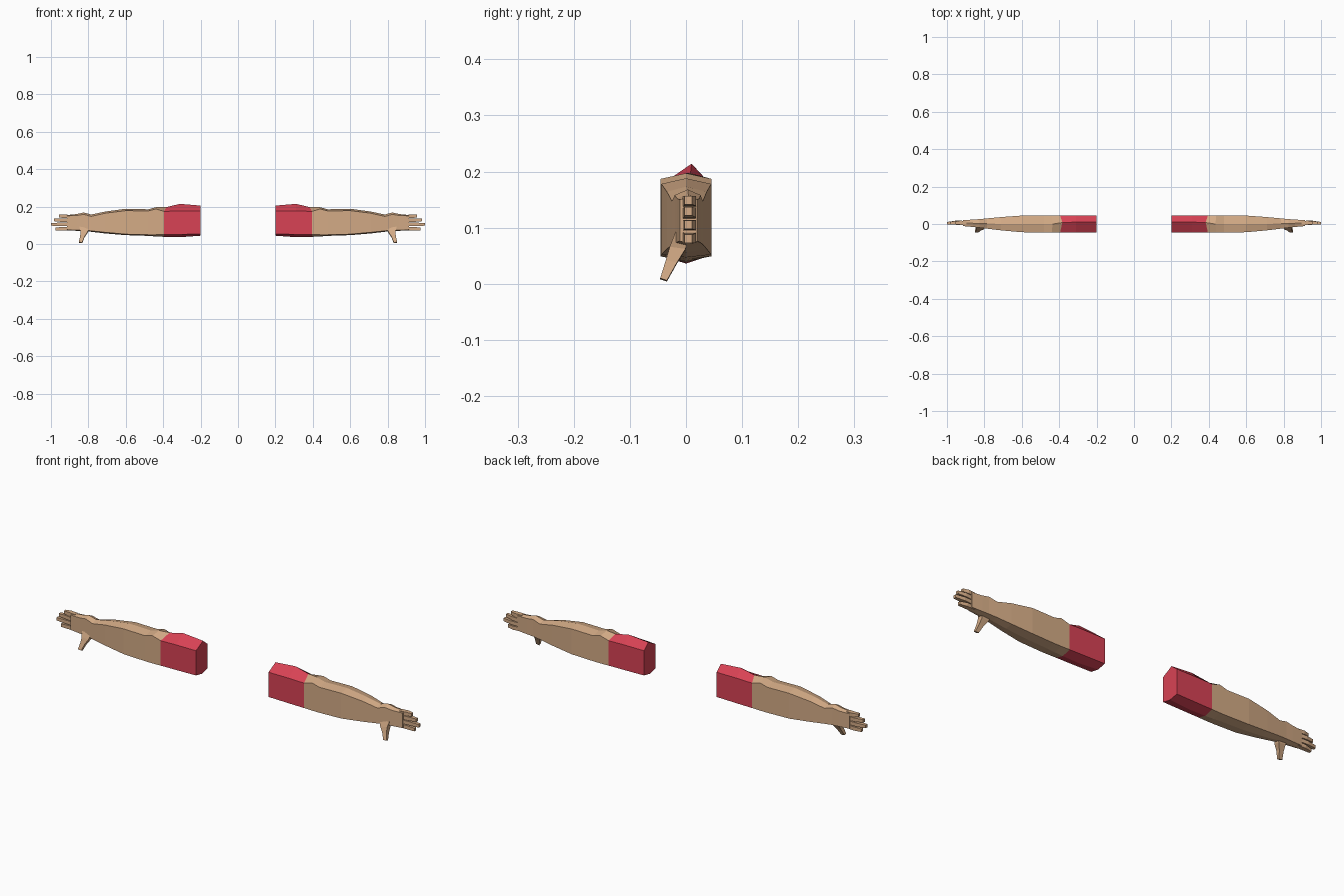
import bpy, bmesh
from mathutils import Vector

if "Cube" in bpy.data.objects:
    bpy.data.objects.remove(bpy.data.objects["Cube"])


def material(name, rgb):
    m = bpy.data.materials.new(name)
    m.diffuse_color = (*rgb, 1)
    m.use_nodes = True
    m.node_tree.nodes["Principled BSDF"].inputs["Base Color"].default_value = m.diffuse_color
    return m


SKIN = material("tan skin", (0.66, 0.41, 0.24))
RED = material("red sleeve", (0.69, 0.055, 0.09))


def loft(name, rings, mat):
    """Skin a closed tube through matching rings, then mirror it to the other side."""
    bm = bmesh.new()
    loops = [[bm.verts.new(p) for p in ring] for ring in rings]
    n = len(loops[0])
    for a, b in zip(loops, loops[1:]):
        for i in range(n):
            j = (i + 1) % n
            bm.faces.new((a[i], a[j], b[j], b[i]))
    bm.faces.new(loops[0])
    bm.faces.new(loops[-1])
    bmesh.ops.recalc_face_normals(bm, faces=bm.faces[:])
    me = bpy.data.meshes.new(name)
    bm.to_mesh(me)
    bm.free()
    me.materials.append(mat)
    ob = bpy.data.objects.new(name, me)
    bpy.context.collection.objects.link(ob)
    mod = ob.modifiers.new("other side", 'MIRROR')
    mod.use_mirror_merge = False
    return ob


def hexagon(x, front, back, ridge_y, bottom, low, high, top, lean=0.0):
    """Six-sided arm section: flat front and back with a ridge above and below."""
    return [(x, front, low), (x, front, high), (x - lean, ridge_y, top),
            (x, back, high), (x, back, low), (x, 0, bottom)]


def box_ring(x, y, z, w, h):
    return [(x, y - w, z - h), (x, y - w, z + h), (x, y + w, z + h), (x, y + w, z - h)]


# Sleeve on the upper arm
cuff = hexagon(0.395, -0.045, 0.045, 0.008, 0.038, 0.05, 0.174, 0.197, 0.012)
loft("sleeve", [
    hexagon(0.20, -0.045, 0.045, 0.01, 0.044, 0.053, 0.176, 0.205),
    hexagon(0.31, -0.045, 0.045, 0.01, 0.036, 0.051, 0.176, 0.214),
    cuff], RED)

# Bare arm: elbow bump, forearm, wrist bump and palm
loft("arm", [
    cuff,
    hexagon(0.44, -0.045, 0.045, 0.0, 0.040, 0.049, 0.187, 0.197, 0.005),
    hexagon(0.48, -0.045, 0.045, 0.0, 0.043, 0.049, 0.176, 0.185),
    hexagon(0.60, -0.044, 0.045, 0.0, 0.047, 0.052, 0.178, 0.188),
    hexagon(0.71, -0.034, 0.037, 0.0, 0.056, 0.062, 0.164, 0.173),
    hexagon(0.785, -0.025, 0.030, 0.003, 0.065, 0.070, 0.147, 0.157),
    hexagon(0.825, -0.020, 0.026, 0.003, 0.068, 0.073, 0.158, 0.168),
    hexagon(0.86, -0.016, 0.024, 0.004, 0.070, 0.074, 0.152, 0.160),
    hexagon(0.915, -0.011, 0.020, 0.005, 0.073, 0.076, 0.150, 0.154)], SKIN)

# Four fingers, each with a knuckle bend; (height, tip x, tip height)
for name, z, tip, tip_z in (("little_finger", 0.146, 0.958, 0.149),
                            ("ring_finger", 0.125, 0.985, 0.129),
                            ("middle_finger", 0.104, 0.999, 0.105),
                            ("index_finger", 0.083, 0.975, 0.080)):
    mid = (0.905 + tip) / 2
    loft(name, [box_ring(0.895, 0.005, z, 0.011, 0.0095),
                box_ring(mid, 0.007, (z + tip_z) / 2, 0.011, 0.009),
                box_ring(tip, 0.004, tip_z, 0.007, 0.0075)], SKIN)


# Thumb hanging down and forward from the palm
def thumb_ring(x, y, z, w, d):
    return [Vector((x, y, z)) + Vector(o) for o in
            ((-w, -d, 0.002), (w, -d, 0.004), (w, d, 0.0), (-w, d, -0.002))]


loft("thumb", [
    thumb_ring(0.822, -0.006, 0.088, 0.026, 0.013),
    thumb_ring(0.823, -0.015, 0.062, 0.019, 0.014),
    thumb_ring(0.832, -0.026, 0.038, 0.012, 0.010),
    thumb_ring(0.842, -0.040, 0.006, 0.009, 0.006)], SKIN)
